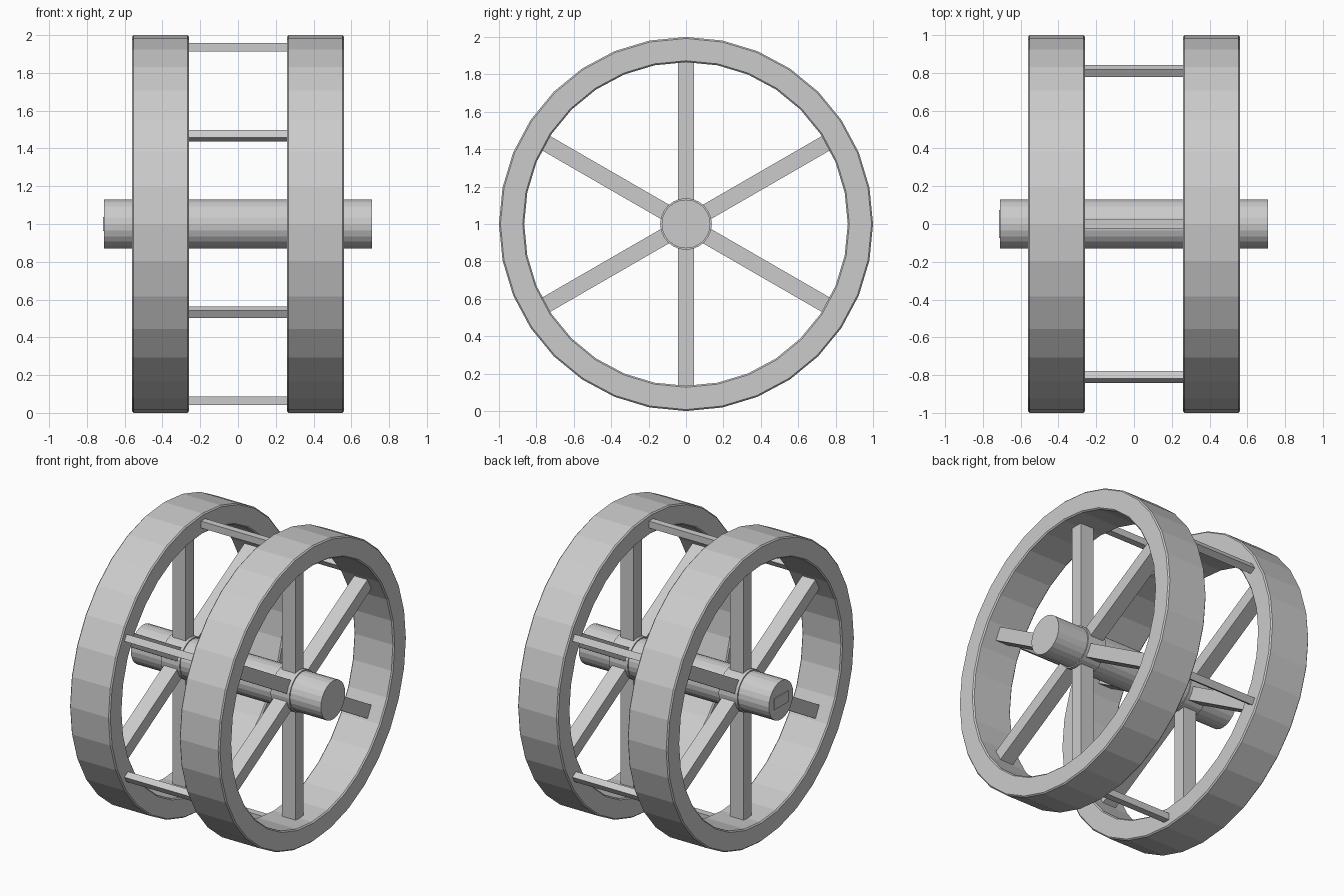
import bpy, bmesh
from math import sin, cos, pi, radians
from mathutils import Matrix, Vector

if "Cube" in bpy.data.objects:
    bpy.data.objects.remove(bpy.data.objects["Cube"])

CENTRE = Vector((0, 0, 1))


def finish(name, bm):
    bmesh.ops.recalc_face_normals(bm, faces=bm.faces)
    mesh = bpy.data.meshes.new(name)
    bm.to_mesh(mesh)
    bm.free()
    ob = bpy.data.objects.new(name, mesh)
    ob.location = CENTRE
    bpy.context.collection.objects.link(ob)
    return ob


def lathe(name, profile, sides, closed):
    """Turn (x, radius) points about the x axis; open profiles get end caps."""
    bm = bmesh.new()
    rings = []
    for k in range(sides):
        a = 2 * pi * k / sides
        rings.append([bm.verts.new((x, r * sin(a), r * cos(a))) for x, r in profile])
    n = len(profile)
    for k in range(sides):
        a, b = rings[k], rings[(k + 1) % sides]
        for i in range(n if closed else n - 1):
            j = (i + 1) % n
            bm.faces.new((a[i], a[j], b[j], b[i]))
    if not closed:
        bm.faces.new([r[0] for r in rings])
        bm.faces.new([r[-1] for r in rings])
    return finish(name, bm)


def box(name, centre, size, angle=0):
    """Box placed on the vertical radius, then turned about the axle."""
    bm = bmesh.new()
    m = (Matrix.Rotation(angle, 4, 'X') @ Matrix.Translation(centre)
         @ Matrix.Diagonal((*size, 1)))
    bmesh.ops.create_cube(bm, size=1, matrix=m)
    return finish(name, bm)


# Axle with a small key plate on its left end
lathe("axle", [(-0.71, 0.13), (0.71, 0.13)], 24, False)
box("axle_end_key", (-0.708, 0, 0), (0.014, 0.15, 0.075))

# Two wheels: chamfered rim, hub collar, six spokes
R, r, w, c = 1.0, 0.865, 0.15, 0.008
for side, x in (("left", -0.41), ("right", 0.41)):
    rim = [(x - w, r + c), (x - w, R - c), (x - w + c, R), (x + w - c, R),
           (x + w, R - c), (x + w, r + c), (x + w - c, r), (x - w + c, r)]
    lathe(side + "_rim", rim, 32, True)
    lathe(side + "_hub_collar", [(x - 0.07, 0.138), (x + 0.07, 0.138)], 24, False)
    for k in range(6):
        box(f"{side}_spoke_{k + 1}", (x, 0, 0.485), (0.1, 0.088, 0.79), radians(60 * k))

# Crossbars joining the rims
for k in range(6):
    box(f"crossbar_{k + 1}", (0, 0, 0.935), (0.56, 0.046, 0.046), radians(60 * k))
